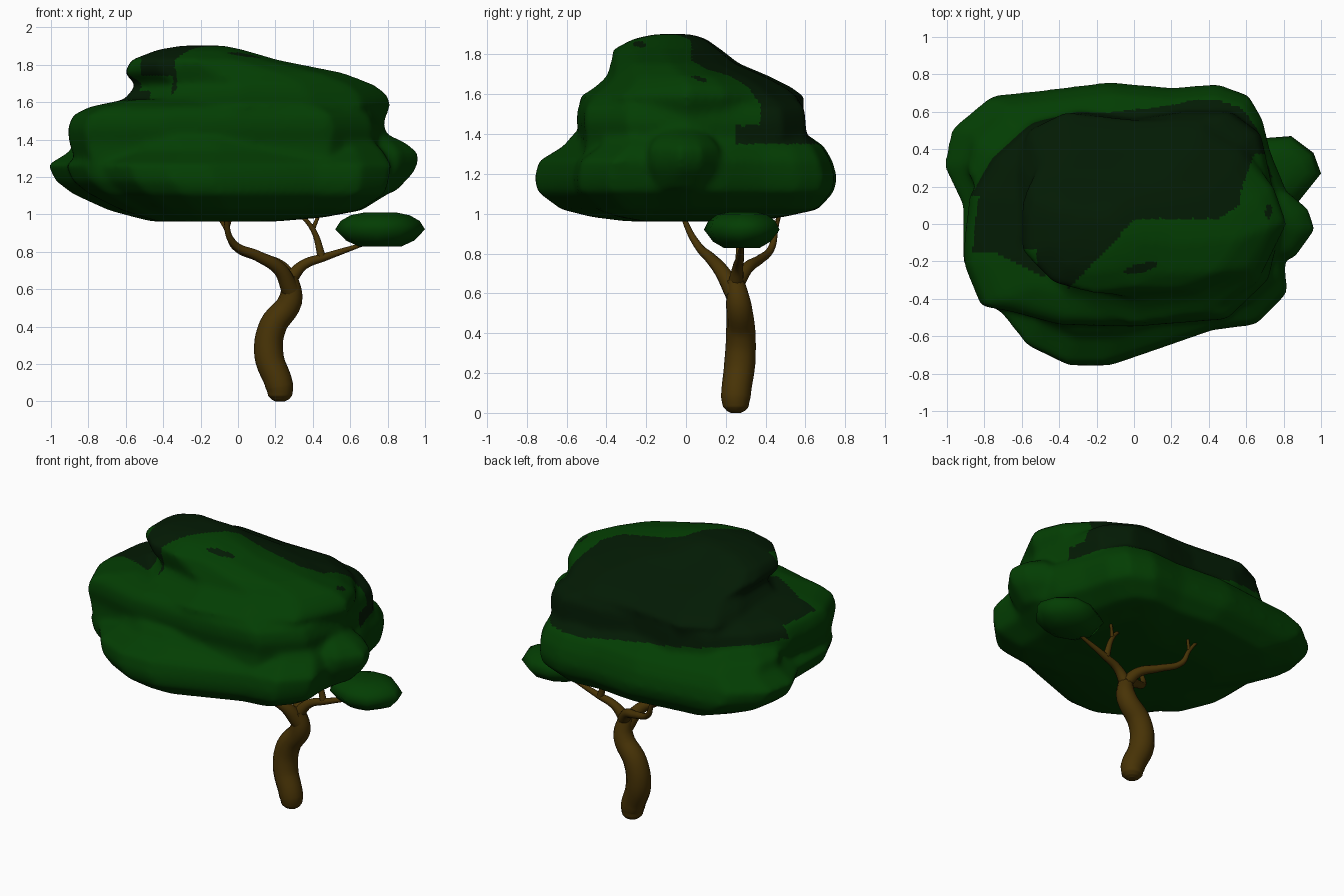
import bpy, bmesh

def material(name, rgb):
    m = bpy.data.materials.new(name)
    m.diffuse_color = (*rgb, 1)
    return m

leaf = material("leaf green", (0.001, 0.047, 0.0008))
shade = material("dark leaf green", (0.001, 0.0105, 0.0012))
bark = material("bark brown", (0.064, 0.033, 0.0018))

def add_object(name, mesh):
    ob = bpy.data.objects.new(name, mesh)
    bpy.context.collection.objects.link(ob)
    return ob

def bake(ob):
    """Replace an object by its evaluated mesh."""
    bpy.context.view_layer.update()
    dg = bpy.context.evaluated_depsgraph_get()
    mesh = bpy.data.meshes.new_from_object(ob.evaluated_get(dg))
    name = ob.name
    bpy.data.objects.remove(ob)
    return add_object(name, mesh)

def pad(bm, outline, rows):
    """Closed foliage pad: outline scaled (sx, sy) and shifted (cx, cy) at each height z."""
    rings = [[bm.verts.new((x * sx + cx, y * sy + cy, z)) for x, y in outline]
             for z, sx, sy, cx, cy in rows]
    n = len(outline)
    for a, b in zip(rings, rings[1:]):
        for i in range(n):
            j = (i + 1) % n
            bm.faces.new((a[i], a[j], b[j], b[i]))
    bm.faces.new(rings[0][::-1])
    bm.faces.new(rings[-1])

# Trunk and branches: tapered curves, points are x, y, z, radius
limbs = [
    [(.225, .25, 0, .025), (.225, .25, .01, .045), (.225, .25, .03, .064), (.222, .25, .08, .074),
     (.165, .27, .25, .078), (.185, .275, .4, .074), (.28, .265, .54, .064), (.275, .245, .67, .045)],
    [(.275, .25, .65, .04), (.35, .26, .73, .027), (.46, .27, .77, .021), (.7, .28, .85, .008)],
    [(.45, .27, .765, .022), (.40, .27, .92, .014), (.30, .25, 1.03, .007)],
    [(.40, .27, .92, .012), (.45, .31, 1.04, .007)],
    [(.28, .26, .66, .04), (.22, .31, .73, .03), (.11, .37, .77, .023), (-.02, .43, .83, .018),
     (-.06, .45, .92, .013), (-.13, .47, 1.02, .007)],
    [(-.06, .45, .92, .011), (-.02, .48, 1.03, .007)],
    [(.28, .245, .6, .05), (.22, .18, .71, .037), (.1, .12, .78, .028), (-.02, .06, .84, .02),
     (-.06, 0, .95, .014), (-.04, -.03, 1.06, .008)],
]
cu = bpy.data.curves.new("trunk_and_branches", "CURVE")
cu.dimensions = "3D"
cu.bevel_depth = 1
cu.bevel_resolution = 4
cu.resolution_u = 6
cu.use_fill_caps = True
for limb in limbs:
    sp = cu.splines.new("BEZIER")
    sp.bezier_points.add(len(limb) - 1)
    for p, (x, y, z, r) in zip(sp.bezier_points, limb):
        p.co = (x, y, z)
        p.radius = r
        p.handle_left_type = p.handle_right_type = "AUTO"
cu.materials.append(bark)
trunk = bake(add_object("trunk_and_branches", cu))
trunk.data.polygons.foreach_set("use_smooth", [True] * len(trunk.data.polygons))

# Canopy: three stacked pads and a side lump, merged and softened
lower = [(.84, 0), (.81, .2), (.73, .4), (.69, .57), (.62, .69), (.45, .75),
         (.2, .73), (-.15, .76), (-.57, .71), (-.78, .69), (-.98, .52), (-1.02, .32), (-.92, .1),
         (-.92, -.2), (-.82, -.42), (-.72, -.48), (-.58, -.66), (-.37, -.76), (-.15, -.76),
         (.42, -.57), (.66, -.54), (.82, -.38), (.81, -.2)]
middle = [(.79, 0), (.73, .25), (.68, .48), (.52, .6), (.25, .6), (0, .56), (-.3, .6), (-.55, .54),
          (-.76, .35), (-.88, .15), (-.91, -.1), (-.91, -.22), (-.82, -.44), (-.66, -.47), (-.4, -.54),
          (0, -.55), (.5, -.51), (.72, -.3)]
upper = [(.82, 0), (.75, .2), (.58, .42), (.36, .56), (0, .56), (-.37, .6), (-.57, .5), (-.62, .3),
         (-.62, -.1), (-.38, -.42), (0, -.54), (.38, -.48), (.66, -.32)]
clump = [(.24, -.01), (.2, .1), (.08, .19), (-.05, .18), (-.2, .1), (-.24, -.02),
         (-.18, -.13), (-.02, -.19), (.12, -.16)]
bm = bmesh.new()
pad(bm, lower, [(.962, .36, .42, -.1, .02), (.983, .54, .63, 0, .01), (1.022, .73, .85, .05, .02),
                (1.11, .91, .98, .04, 0), (1.18, .97, 1, .01, 0), (1.265, 1, .97, 0, 0),
                (1.34, .91, .86, .03, .04), (1.4, .87, .77, 0, .02), (1.46, .74, .65, 0, .02)])
pad(bm, middle, [(1.2, .92, .98, 0, -.02), (1.38, .99, .99, 0, .01), (1.46, 1, 1, 0, 0), (1.53, .97, .99, 0, 0),
                 (1.575, .87, .93, 0, 0), (1.615, .66, .76, 0, 0)])
pad(bm, upper, [(1.4, .88, .9, 0, 0), (1.5, .96, .97, 0, 0), (1.585, 1, 1, 0, 0), (1.635, .97, .87, .01, .01),
                (1.69, .89, .72, .01, -.01), (1.755, .82, .57, -.1, -.075), (1.825, .55, .48, -.23, -.11),
                (1.88, .32, .32, -.23, -.09), (1.902, .16, .16, -.2, -.07)])
pad(bm, clump, [(z, sx, sy, .75, -.02) for z, sx, sy in
                [(1.12, .4, .7), (1.22, .8, .95), (1.27, .9, 1), (1.33, .9, 1), (1.38, .65, .8), (1.43, .2, .4)]])
me = bpy.data.meshes.new("canopy")
bm.to_mesh(me)
bm.free()
me.materials.append(leaf)
canopy = add_object("canopy", me)
rm = canopy.modifiers.new("merge", "REMESH")
rm.mode = "VOXEL"
rm.voxel_size = .016
rm.use_smooth_shade = True
sm = canopy.modifiers.new("soften", "SMOOTH")
sm.factor = .5
sm.iterations = 18
canopy = bake(canopy)

# Dark patch over the top and back, plus small flecks
def is_dark(x, y, z):
    if ((x - .04) / .09) ** 2 + ((y + .235 - .25 * (x - .04)) / .024) ** 2 < 1 and z > 1.5:
        return True
    if ((x - .72) / .018) ** 2 + ((y - .07) / .04) ** 2 < 1 and z > 1.5:
        return True
    if z < 1.35 + .12 * min(max((.3 - x) / .9, 0), 1):
        return False
    if x < -.47 and y < .15 and z < 1.66:
        return y > -.15 - .5 * max(0, x + .75) and z > 1.54
    if x < -.35:
        return y > -.13 or y > -.38 and z > 1.74 and x > -.52
    if x < 0:
        return y > .02 + x * 1.05
    if x < .57:
        return y > .03 + max(0, x - .45) * .6
    return y > (.37 - 2.8 * max(0, .64 - x) if z > 1.44 else .25)

mesh = canopy.data
mesh.materials.clear()
mesh.materials.append(leaf)
mesh.materials.append(shade)
for f in mesh.polygons:
    f.use_smooth = True
    f.material_index = int(is_dark(*f.center))

# Small separate leaf clump on the right twig
bm = bmesh.new()
pad(bm, clump, [(z, s, s, .76, .28) for z, s in
                [(.827, .46), (.86, .76), (.92, 1), (.965, .88), (.995, .66), (1.01, .36)]])
me = bpy.data.meshes.new("leaf_clump")
bm.to_mesh(me)
bm.free()
me.materials.append(leaf)
me.polygons.foreach_set("use_smooth", [True] * len(me.polygons))
add_object("leaf_clump", me)
